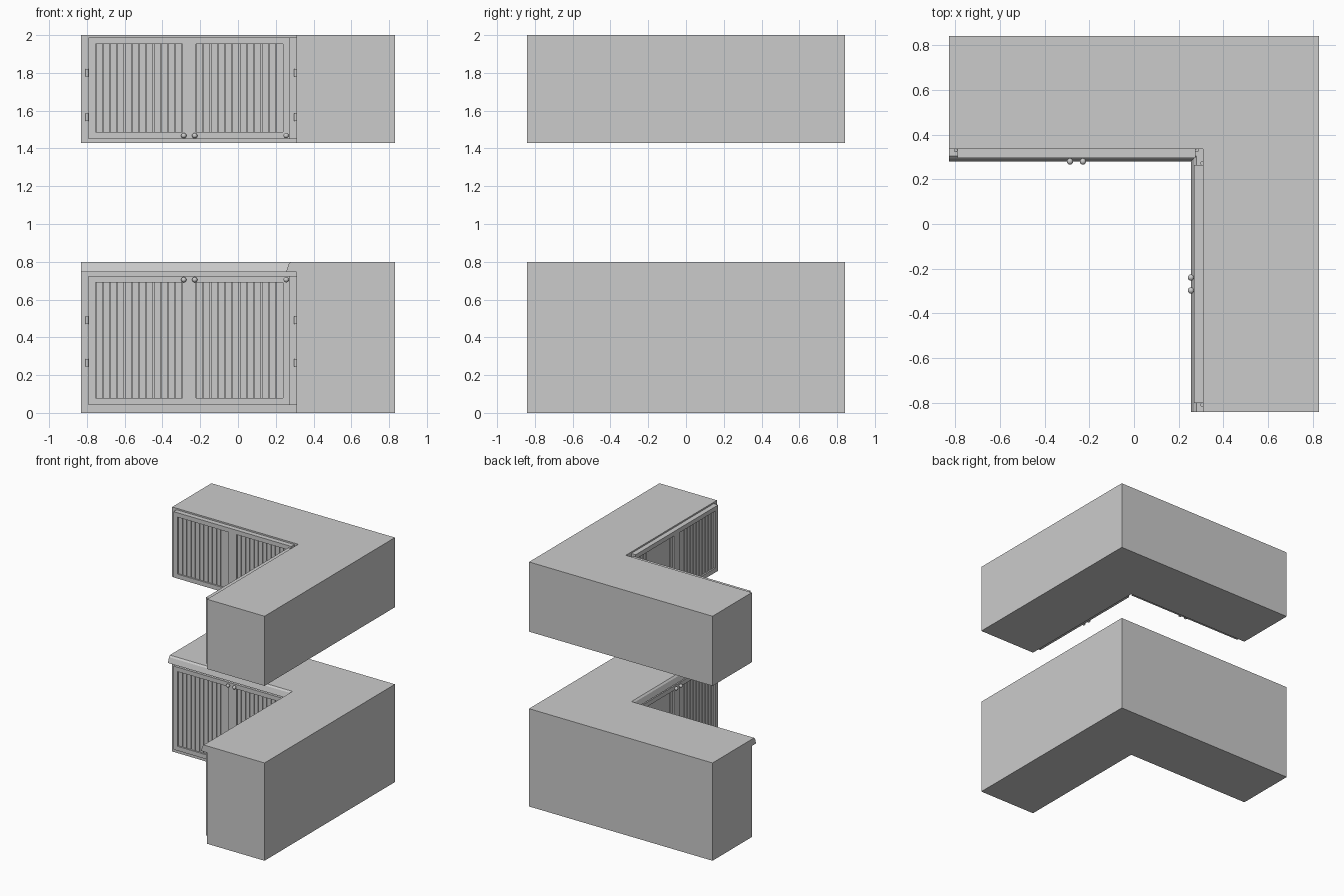
import bpy, bmesh
from math import radians
from mathutils import Matrix, Vector

if "Cube" in bpy.data.objects:
    bpy.data.objects.remove(bpy.data.objects["Cube"])

X, Y = 0.83, 0.8425          # outer half sizes of the L footprint
IX, IY = 0.31, 0.335         # inner faces of the two arms


def finish(name, bm, matrix=None):
    if matrix:
        bm.transform(matrix)
    bmesh.ops.recalc_face_normals(bm, faces=bm.faces[:])
    me = bpy.data.meshes.new(name)
    bm.to_mesh(me)
    bm.free()
    ob = bpy.data.objects.new(name, me)
    bpy.context.collection.objects.link(ob)
    return ob


def l_loft(name, layers):
    """Stack L-shaped outlines; each layer is (z, overhang of the inner edge)."""
    bm = bmesh.new()
    rings = []
    for z, o in layers:
        pts = [(-X, Y), (X, Y), (X, -Y), (IX - o, -Y), (IX - o, IY - o), (-X, IY - o)]
        rings.append([bm.verts.new((x, y, z)) for x, y in pts])
    for a, b in zip(rings, rings[1:]):
        for i in range(6):
            j = (i + 1) % 6
            bm.faces.new((a[i], a[j], b[j], b[i]))
    bm.faces.new(rings[0])
    bm.faces.new(rings[-1])
    return finish(name, bm)


def add_box(bm, lo, hi):
    lo, hi = Vector(lo), Vector(hi)
    m = Matrix.Translation((lo + hi) / 2) @ Matrix.Diagonal((*(hi - lo), 1))
    bmesh.ops.create_cube(bm, size=1, matrix=m)


def door_frame(name, u0, u1, z0, z1, border, depth, matrix):
    """Rectangular ring with the front at -depth."""
    bm = bmesh.new()
    rings = []
    for y, b in ((0, 0), (-depth, 0), (-depth, border), (0, border)):
        pts = [(u0 + b, z0 + b), (u1 - b, z0 + b), (u1 - b, z1 - b), (u0 + b, z1 - b)]
        rings.append([bm.verts.new((u, y, z)) for u, z in pts])
    for k in range(4):
        a, b = rings[k], rings[(k + 1) % 4]
        for i in range(4):
            j = (i + 1) % 4
            bm.faces.new((a[i], a[j], b[j], b[i]))
    return finish(name, bm, matrix)


def door_pair(name, z0, z1, knob_z, hinge_zs, matrix):
    half, border, depth, n = 0.533, 0.036, 0.04, 12
    for side, s in (("left", -1), ("right", 1)):
        u0, u1 = sorted((0, s * half))
        door_frame(f"{name}_{side}_door_frame", u0, u1, z0, z1, border, depth, matrix)

        # vertical planks set back inside the frame
        bm = bmesh.new()
        step = (half - 2 * border) / n
        for i in range(n):
            a = u0 + border + i * step
            add_box(bm, (a + 0.002, -0.028, z0 + border), (a + step - 0.002, 0, z1 - border))
        finish(f"{name}_{side}_door_planks", bm, matrix)

        # round knob on a short stem
        bm = bmesh.new()
        turn = Matrix.Rotation(radians(90), 4, 'X')
        bmesh.ops.create_uvsphere(bm, u_segments=20, v_segments=12, radius=0.014,
                                  matrix=Matrix.Translation((s * 0.029, -0.055, knob_z)) @ turn)
        bmesh.ops.create_cone(bm, cap_ends=True, segments=16, radius1=0.006, radius2=0.006, depth=0.02,
                              matrix=Matrix.Translation((s * 0.029, -0.046, knob_z)) @ turn)
        smooth(finish(f"{name}_{side}_knob", bm, matrix))

        # hinge barrels beside the door
        bm = bmesh.new()
        for z in hinge_zs:
            bmesh.ops.create_cone(bm, cap_ends=True, segments=16, radius1=0.008, radius2=0.008, depth=0.04,
                                  matrix=Matrix.Translation((s * 0.541, -0.005, z)))
        smooth(finish(f"{name}_{side}_hinges", bm, matrix))


def smooth(ob):
    bpy.ops.object.select_all(action='DESELECT')
    ob.select_set(True)
    bpy.context.view_layer.objects.active = ob
    bpy.ops.object.shade_smooth_by_angle(angle=radians(40))


# cabinet bodies and worktop with a sloped lip
l_loft("lower_cabinet", [(0, 0), (0.745, 0)])
l_loft("worktop", [(0.745, 0.055), (0.788, 0.042), (0.8, 0.03)])
l_loft("upper_cabinet", [(1.43, 0), (2.0, 0)])

# doors on both inner faces, lower and upper
arms = {
    "back": Matrix.Translation((-0.258, IY, 0)),
    "side": Matrix.Translation((IX, -0.269, 0)) @ Matrix.Rotation(radians(-90), 4, 'Z'),
}
for arm, m in arms.items():
    door_pair(f"{arm}_lower", 0.042, 0.725, 0.705, (0.265, 0.49), m)
    door_pair(f"{arm}_upper", 1.45, 1.988, 1.468, (1.565, 1.80), m)
